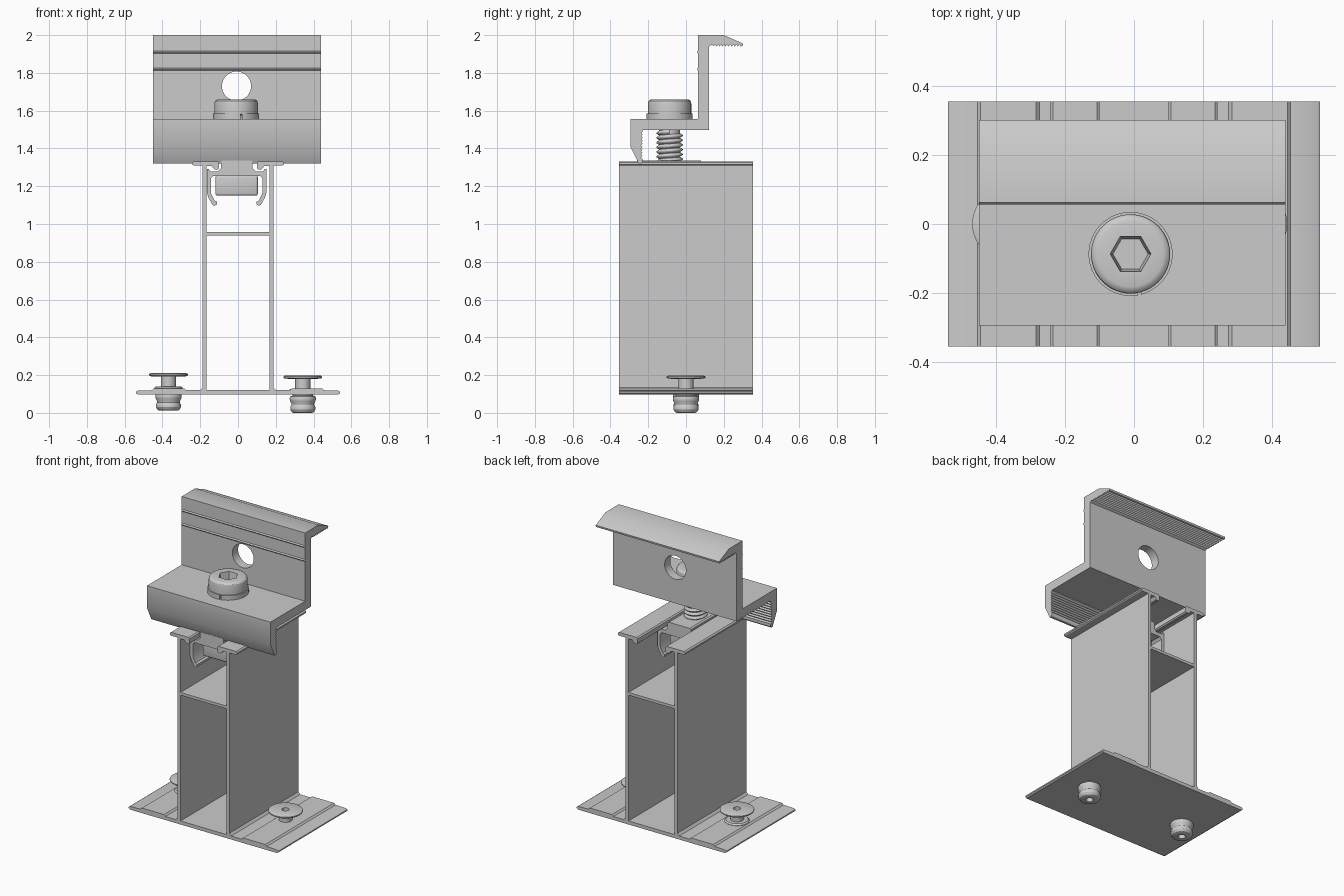
import bpy, bmesh, math
from mathutils import Matrix

if "Cube" in bpy.data.objects:
    bpy.data.objects.remove(bpy.data.objects["Cube"])

FRONT = Matrix(((1, 0, 0, 0), (0, 0, -1, 0), (0, 1, 0, 0), (0, 0, 0, 1)))  # profile (x, z), along y
SIDE = Matrix(((0, 0, 1, 0), (1, 0, 0, 0), (0, 1, 0, 0), (0, 0, 0, 1)))    # profile (y, z), along x


def add_object(name, mesh):
    obj = bpy.data.objects.new(name, mesh)
    bpy.context.collection.objects.link(obj)
    return obj


def extrude(name, loops, matrix, length, shift):
    """Filled profile (first loop outer, others holes) extruded along its normal."""
    cu = bpy.data.curves.new(name, 'CURVE')
    cu.dimensions, cu.fill_mode, cu.extrude = '2D', 'BOTH', length / 2
    for pts in loops:
        sp = cu.splines.new('POLY')
        sp.points.add(len(pts) - 1)
        for p, (u, v) in zip(sp.points, pts):
            p.co = (u, v, 0, 1)
        sp.use_cyclic_u = True
    tmp = add_object(name + "_curve", cu)
    bpy.context.view_layer.update()
    mesh = bpy.data.meshes.new_from_object(tmp.evaluated_get(bpy.context.evaluated_depsgraph_get()))
    bpy.data.objects.remove(tmp)
    bm = bmesh.new()
    bm.from_mesh(mesh)
    bmesh.ops.remove_doubles(bm, verts=bm.verts, dist=1e-5)
    bmesh.ops.transform(bm, matrix=Matrix.Translation(shift) @ matrix, verts=bm.verts)
    bmesh.ops.recalc_face_normals(bm, faces=bm.faces)
    bm.to_mesh(mesh)
    bm.free()
    return add_object(name, mesh)


def lathe(name, profile, loc, steps=48, closed=False):
    """Spin an (r, z) profile about z."""
    bm = bmesh.new()
    vs = [bm.verts.new((r, 0, z)) for r, z in profile]
    pairs = list(zip(vs, vs[1:])) + ([(vs[-1], vs[0])] if closed else [])
    es = [bm.edges.new(p) for p in pairs]
    bmesh.ops.spin(bm, geom=vs + es, cent=(0, 0, 0), axis=(0, 0, 1), angle=math.tau, steps=steps)
    bmesh.ops.remove_doubles(bm, verts=bm.verts, dist=1e-5)
    bmesh.ops.recalc_face_normals(bm, faces=bm.faces)
    mesh = bpy.data.meshes.new(name)
    bm.to_mesh(mesh)
    bm.free()
    obj = add_object(name, mesh)
    obj.location = loc
    return obj


def box(name, lo, hi, bevel=0.0):
    bm = bmesh.new()
    bmesh.ops.create_cube(bm, size=1)
    for v in bm.verts:
        v.co = [(a + b) / 2 + c * (b - a) for a, b, c in zip(lo, hi, v.co)]
    if bevel:
        bmesh.ops.bevel(bm, geom=bm.edges[:], offset=bevel, segments=3, profile=0.5, affect='EDGES')
    mesh = bpy.data.meshes.new(name)
    bm.to_mesh(mesh)
    bm.free()
    return add_object(name, mesh)


def cut(obj, cutter):
    mod = obj.modifiers.new("cut", 'BOOLEAN')
    mod.operation, mod.solver, mod.object = 'DIFFERENCE', 'EXACT', cutter
    bpy.context.view_layer.objects.active = obj
    bpy.ops.object.modifier_apply(modifier=mod.name)
    bpy.data.objects.remove(cutter)


def mirrored(half, cx=0.0):
    return [(cx + u, v) for u, v in half] + [(cx - u, v) for u, v in reversed(half)]


# rail: foot plate, twin walls, shelf and slotted top
rail_half = [(.53, .097), (.54, .104), (.54, .112), (.53, .118), (.455, .12), (.445, .13),
             (.285, .13), (.275, .12), (.2, .12), (.187, .135), (.187, 1.31), (.235, 1.31),
             (.243, 1.315), (.243, 1.325), (.235, 1.332), (.108, 1.332), (.1, 1.325),
             (.1, 1.295), (.108, 1.288), (.125, 1.29), (.14, 1.308), (.166, 1.308), (.166, .958)]
cavity = [(-.166, .12), (.166, .12), (.166, .94), (-.166, .94)]
extrude("rail", [mirrored(rail_half), cavity], FRONT, .71, (0, 0, 0))

# clamp: stepped section with serrated grips and two small ridges
ridges = [p for z in (1.82, 1.91) for p in ((.063, z - .007), (.057, z), (.063, z + .007))]
top_teeth = [(.29 - .016 * i / 2, 1.94 + .01 * (i % 2)) for i in range(20)]
lip_teeth = [(-.23 - .008 * (i % 2), 1.49 - .016 * i / 2) for i in range(19)]
clamp_pts = ([(-.295, 1.41), (-.295, 1.555), (.063, 1.555)] + ridges
             + [(.063, 2.0), (.2, 2.0), (.302, 1.955), (.3, 1.943)] + top_teeth
             + [(.122, 1.94), (.122, 1.497), (-.23, 1.497)] + lip_teeth
             + [(-.23, 1.33), (-.236, 1.32), (-.25, 1.32)])
clamp = extrude("clamp", [clamp_pts], SIDE, .89, (-.005, 0, 0))
hole = lathe("hole_cutter", [(0, -.1), (.077, -.1), (.077, .1), (0, .1)], (-.008, .09, 1.73))
hole.rotation_euler.x = math.pi / 2
cut(clamp, hole)

# socket head bolt
BX, BY = -.01, -.087
head = lathe("bolt_head", [(0, 1.575), (.108, 1.575), (.115, 1.582), (.115, 1.638), (.112, 1.65),
                           (.105, 1.657), (.095, 1.66), (0, 1.66)], (BX, BY, 0))
cut(head, lathe("socket_cutter", [(0, 1.6), (.051, 1.6), (.062, 1.68), (0, 1.68)], (BX, BY, 0), 6))
lathe("bolt_core", [(0, 1.16), (.056, 1.16), (.056, 1.58), (0, 1.58)], (BX, BY, 0), 32)

# helical thread
mesh = bpy.data.meshes.new("bolt_thread")
mesh.from_pydata([(.055, 0, 0), (.07, 0, .01), (.07, 0, .015), (.055, 0, .025)], [(0, 1), (1, 2), (2, 3)], [])
thread = add_object("bolt_thread", mesh)
thread.location = (BX, BY, 1.25)
screw = thread.modifiers.new("helix", 'SCREW')
screw.screw_offset, screw.iterations, screw.steps, screw.render_steps = .025, 9, 32, 32
screw.use_merge_vertices = screw.use_normal_calculate = True

# split spring washer
washer = lathe("spring_washer", [(.07, 1.555), (.122, 1.555), (.122, 1.585), (.07, 1.585)], (BX, BY, 0), closed=True)
cut(washer, box("gap_cutter", (.012, BY - .2, 1.5), (.02, BY - .04, 1.7)))

# slot slider with hooked arms, and nut below it
slider_half = [(.075, 1.337), (.084, 1.33), (.084, 1.295), (.1, 1.278), (.14, 1.278), (.147, 1.29),
               (.157, 1.29), (.157, 1.165), (.15, 1.14), (.127, 1.1), (.115, 1.097), (.105, 1.104),
               (.105, 1.118), (.118, 1.125), (.137, 1.165), (.137, 1.24), (.125, 1.255)]
extrude("slot_slider", [mirrored(slider_half, -.007)], FRONT, .34, (0, -.09, 0))
box("nut", (-.12, -.2, 1.15), (.105, .025, 1.258), .012)

# blind rivets
rivet = [(.022, .21), (.095, .21), (.102, .206), (.102, .199), (.095, .194), (.04, .193), (.04, .14),
         (.066, .14), (.074, .132), (.074, .122), (.055, .12), (.055, .104), (.066, .1), (.07, .09),
         (.068, .076), (.061, .064), (.06, .055), (.066, .044), (.066, .03), (.058, .017), (.05, .013), (.022, .013)]
for side, x, dz in (("left", -.368, 0), ("right", .343, -.013)):
    lathe(side + "_rivet", rivet, (x, 0, dz), 40, True)

# smooth rounded surfaces, keep crisp edges
bpy.ops.object.select_all(action='SELECT')
bpy.context.view_layer.objects.active = clamp
bpy.ops.object.shade_smooth_by_angle(angle=math.radians(30))
